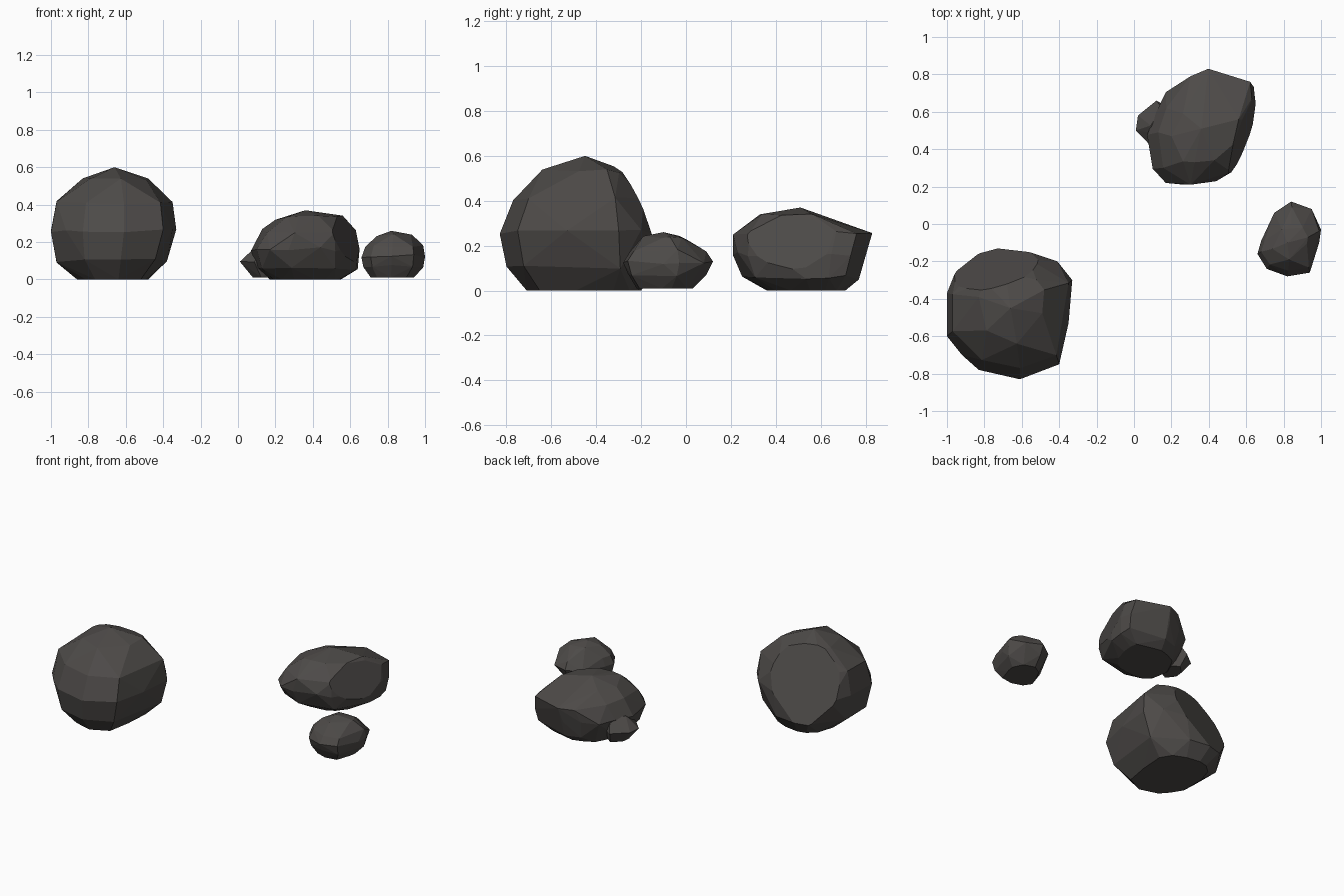
import bpy
import bmesh
import random
from mathutils import Vector

random.seed(4)

default_cube = bpy.data.objects.get("Cube")
if default_cube:
    bpy.data.objects.remove(default_cube, do_unlink=True)

# Single dark stone colour
stone_colour = (.075, .069, .065, 1)
stone = bpy.data.materials.new("dark_stone")
stone.use_nodes = True
stone.diffuse_color = stone_colour
stone_shader = stone.node_tree.nodes["Principled BSDF"]
stone_shader.inputs["Base Color"].default_value = stone_colour
stone_shader.inputs["Roughness"].default_value = .9


def unit_outline(outline):
    """Fit a plan outline into the square from minus one to plus one."""
    xs, ys = zip(*outline)

    def fit(value, values):
        low, high = min(values), max(values)
        return (value - low) / (high - low) * 2 - 1

    return [(fit(x, xs), fit(y, ys)) for x, y in outline]


def wrap_hull(mesh_data):
    """Replace the mesh with the convex hull of its vertices."""
    points = [vert.co.copy() for vert in mesh_data.verts]
    mesh_data.clear()
    for point in points:
        mesh_data.verts.new(point)
    result = bmesh.ops.convex_hull(mesh_data, input=mesh_data.verts[:])
    loose = {item for key in ("geom_interior", "geom_unused")
             for item in result[key] if isinstance(item, bmesh.types.BMVert)}
    bmesh.ops.delete(mesh_data, geom=list(loose), context="VERTS")


def make_rock(name, outline, levels, cuts=(), roughness=.012):
    """Stack scaled outlines, wrap them in facets, then chip flat faces off.

    Each level is height, left, right, front and back.
    """
    mesh_data = bmesh.new()
    shape = unit_outline(outline)
    widest = max(levels, key=lambda row: row[2] - row[1])
    for step, row in enumerate(levels):
        height, left, right, front, back = row
        is_ground = step == 0
        is_peak = step == len(levels) - 1
        for index, (u, v) in enumerate(shape):
            extreme = max(abs(u), abs(v)) > .97
            # Staggered rings give triangular facets
            if (index + step) % 2 and not (extreme or is_ground or row is widest):
                continue
            x = left + (right - left) * (u + 1) / 2
            y = front + (back - front) * (v + 1) / 2
            z = height
            if not (is_ground or is_peak):
                z += random.uniform(-roughness, roughness)
            mesh_data.verts.new((x, y, z))
    bmesh.ops.remove_doubles(mesh_data, verts=mesh_data.verts[:], dist=.002)
    wrap_hull(mesh_data)

    for point, normal in cuts:
        bmesh.ops.bisect_plane(
            mesh_data,
            geom=mesh_data.verts[:] + mesh_data.edges[:] + mesh_data.faces[:],
            plane_co=Vector(point), plane_no=Vector(normal).normalized(),
            clear_outer=True)
        wrap_hull(mesh_data)

    # Merge nearly flat neighbours into broad facets
    bmesh.ops.dissolve_limit(mesh_data, angle_limit=.05,
                             verts=mesh_data.verts[:], edges=mesh_data.edges[:])
    bmesh.ops.recalc_face_normals(mesh_data, faces=mesh_data.faces[:])
    mesh = bpy.data.meshes.new(name)
    mesh_data.to_mesh(mesh)
    mesh_data.free()
    mesh.materials.append(stone)
    rock = bpy.data.objects.new(name, mesh)
    bpy.context.collection.objects.link(rock)
    return rock


# Tall boulder with a broad chipped back
make_rock(
    "large_boulder",
    outline=[(-1, -.6), (-1, -.37), (-.94, -.22), (-.84, -.15), (-.73, -.13),
             (-.56, -.15), (-.41, -.2), (-.33, -.3), (-.35, -.53),
             (-.4, -.75), (-.61, -.83), (-.83, -.78), (-.92, -.7)],
    levels=[(0, -.86, -.48, -.71, -.2),
            (.1, -.97, -.38, -.8, -.13),
            (.26, -1, -.33, -.83, -.13),
            (.41, -.97, -.35, -.77, -.17),
            (.53, -.83, -.48, -.64, -.26),
            (.6, -.66, -.66, -.45, -.45)],
    cuts=[((-.41, -.2, .45), (-.28, 1, .44))])

# Low boulder with one chipped side
make_rock(
    "low_boulder",
    outline=[(.07, .49), (.1, .3), (.17, .22), (.27, .21), (.44, .23),
             (.52, .28), (.6, .4), (.64, .55), (.65, .67), (.64, .76),
             (.38, .83), (.27, .79), (.17, .73), (.12, .62)],
    levels=[(0, .17, .55, .36, .71),
            (.06, .1, .64, .25, .77),
            (.16, .07, .65, .21, .8),
            (.26, .13, .63, .21, .83),
            (.33, .2, .56, .33, .64),
            (.37, .36, .36, .51, .51)],
    cuts=[((.595, .5, .2), (1, -.33, .3))])

# Pebble leaning against the low boulder
make_rock(
    "leaning_pebble",
    outline=[(.01, .5), (.02, .58), (.11, .66), (.2, .6), (.2, .48), (.08, .42)],
    levels=[(.01, .08, .2, .45, .62),
            (.09, .01, .22, .42, .66),
            (.17, .09, .2, .48, .62)],
    roughness=.006)

# Small separate stone
make_rock(
    "small_stone",
    outline=[(.66, -.16), (.68, -.09), (.75, .06), (.84, .12), (.95, .08),
             (1, -.03), (.99, -.1), (.94, -.26), (.82, -.28), (.71, -.24)],
    levels=[(.01, .71, .94, -.22, .03),
            (.07, .67, .99, -.26, .09),
            (.125, .66, 1, -.28, .12),
            (.18, .68, .99, -.25, .09),
            (.235, .74, .93, -.19, 0),
            (.26, .82, .82, -.1, -.1)],
    roughness=.008)
